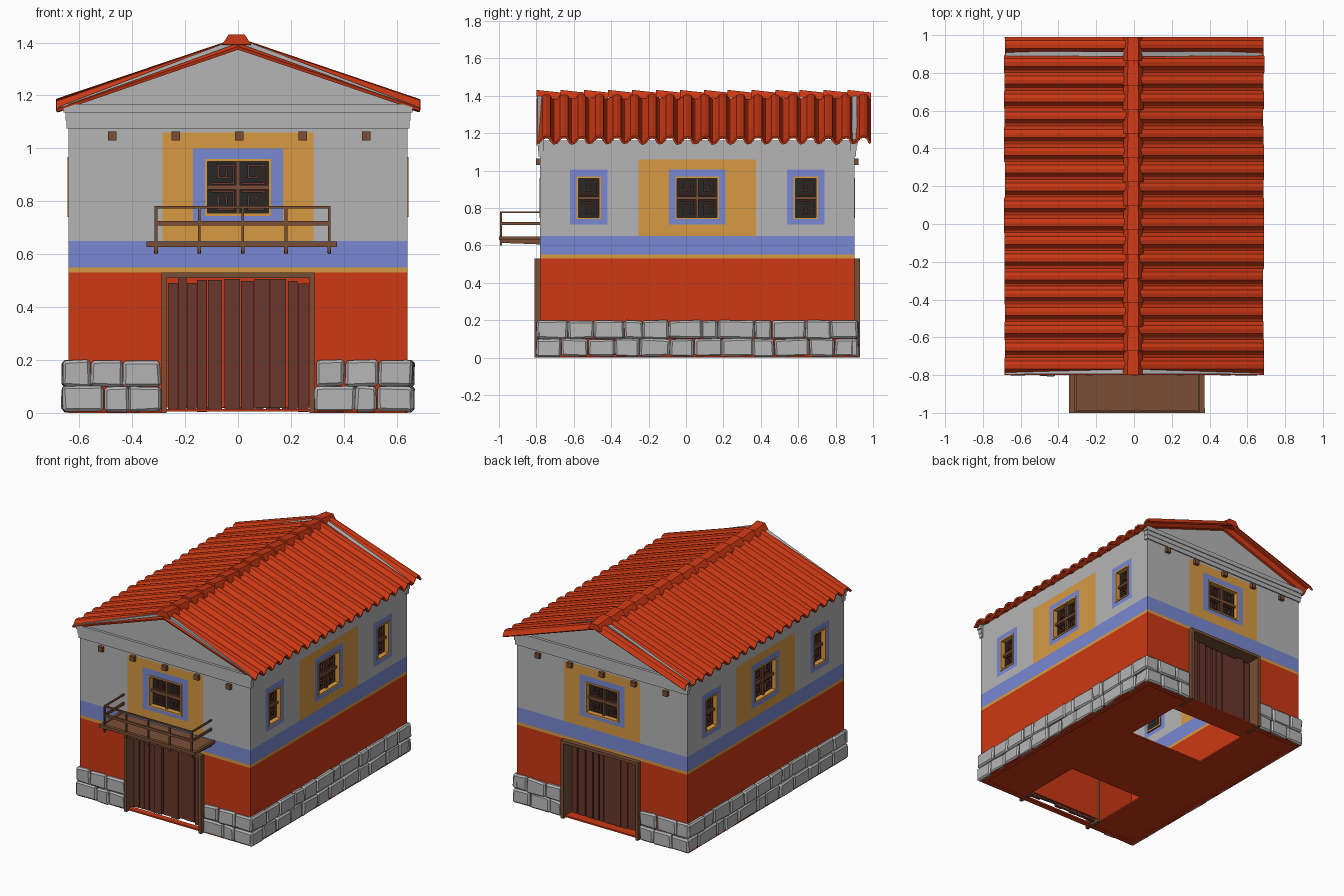
import bpy, bmesh, math, random
from mathutils import Matrix, Vector

random.seed(4)
if "Cube" in bpy.data.objects:
    bpy.data.objects.remove(bpy.data.objects["Cube"])

# Flat colours
COLOURS = {
    "plaster_grey": (0.46, 0.46, 0.46),
    "terracotta_red": (0.61, 0.04, 0.007),
    "ochre": (0.68, 0.32, 0.055),
    "blue": (0.19, 0.25, 0.65),
    "timber_brown": (0.19, 0.078, 0.036),
    "door_brown": (0.14, 0.038, 0.025),
    "dark_pane": (0.02, 0.02, 0.02),
}
MATS = []
for colour_name, rgb in COLOURS.items():
    m = bpy.data.materials.new(colour_name)
    m.use_nodes = True
    m.diffuse_color = (*rgb, 1)
    m.node_tree.nodes["Principled BSDF"].inputs["Base Color"].default_value = (*rgb, 1)
    MATS.append(m)
GREY, RED, OCHRE, BLUE, TIMBER, DOOR, DARK = range(len(MATS))

T = Matrix.Translation
MID_Y, END_D, SIDE_D = 0.06, 0.84, 0.64


def finish(bm, name, solid=0, bevel=0):
    mesh = bpy.data.meshes.new(name)
    bm.to_mesh(mesh)
    bm.free()
    for mat in MATS:
        mesh.materials.append(mat)
    ob = bpy.data.objects.new(name, mesh)
    bpy.context.collection.objects.link(ob)
    if solid:
        mod = ob.modifiers.new("thickness", "SOLIDIFY")
        mod.thickness, mod.offset = solid, -1
    if bevel:
        mod = ob.modifiers.new("worn_edges", "BEVEL")
        mod.width, mod.segments = bevel, 1
    return ob


def box(bm, x, y, z, mat, M=Matrix()):
    """Box from three (low, high) ranges."""
    mid = Vector([(a + b) / 2 for a, b in (x, y, z)])
    size = Matrix.Diagonal([b - a for a, b in (x, y, z)] + [1])
    verts = bmesh.ops.create_cube(bm, size=1, matrix=M @ T(mid) @ size)["verts"]
    for f in {f for v in verts for f in v.link_faces}:
        f.material_index = mat
    return verts


def facing(angle, dist):
    """Frame of a wall: x along it, -y outward, origin on its outer face."""
    return T((0, MID_Y, 0)) @ Matrix.Rotation(math.radians(angle), 4, "Z") @ T((0, -dist, 0))


def painted_sheet(name, rects, M, thickness):
    """Sheet cut along painted rectangles; later ones win, None is a hole."""
    us = sorted({u for r in rects for u in r[:2]})
    vs = sorted({v for r in rects for v in r[2:4]})
    bm = bmesh.new()
    grid = [[bm.verts.new(M @ Vector((u, 0, v))) for v in vs] for u in us]
    for i in range(len(us) - 1):
        for j in range(len(vs) - 1):
            u, v = (us[i] + us[i + 1]) / 2, (vs[j] + vs[j + 1]) / 2
            mat = [r[4] for r in rects if r[0] < u < r[1] and r[2] < v < r[3]][-1]
            if mat is not None:
                f = bm.faces.new((grid[i][j], grid[i + 1][j], grid[i + 1][j + 1], grid[i][j + 1]))
                f.material_index = mat
    bmesh.ops.delete(bm, geom=[v for v in bm.verts if not v.link_faces], context="VERTS")
    return finish(bm, name, solid=thickness)


SPIRAL = [(-.7, .7), (.7, .7), (.7, -.7), (-.3, -.7), (-.3, .25), (.25, .25), (.25, -.25)]


def window(name, M, cx, half, z0, z1, columns):
    bm = bmesh.new()
    t, depth = 0.01, (-0.004, 0.04)
    for s in (-1, 1):
        e = cx + s * (half - t / 2)
        box(bm, (e - t / 2, e + t / 2), depth, (z0, z1), OCHRE, M)
    for z in (z0, z1 - t):
        box(bm, (cx - half, cx + half), depth, (z, z + t), OCHRE, M)
    box(bm, (cx - half, cx + half), (0.03, 0.038), (z0, z1), DARK, M)
    # glazing bars
    zm, bars = (z0 + z1) / 2, (0.012, 0.03)
    box(bm, (cx - half + t, cx + half - t), bars, (zm - 0.008, zm + 0.008), TIMBER, M)
    if columns == 2:
        box(bm, (cx - 0.007, cx + 0.007), bars, (z0 + t, z1 - t), TIMBER, M)
    # spiral grilles
    pw, ph = (half - t) / columns, (z1 - z0 - 2 * t) / 4
    for c in range(columns):
        px = cx if columns == 1 else cx + (2 * c - 1) * pw
        for s in (-1, 1):
            pts = [(px + a * pw, zm + s * (ph - b * ph)) for a, b in SPIRAL]
            for (xa, za), (xb, zb) in zip(pts, pts[1:]):
                box(bm, (min(xa, xb) - .004, max(xa, xb) + .004), (0.018, 0.03),
                    (min(za, zb) - .004, max(za, zb) + .004), DOOR, M)
    finish(bm, name)


def paint(half):
    """Horizontal bands shared by every wall."""
    return [(-half, half, 0, 1.16, GREY), (-half, half, 0, 0.53, RED),
            (-half, half, 0.53, 0.55, OCHRE), (-half, half, 0.55, 0.65, BLUE)]


def stones(name, M, spans, front):
    bm = bmesh.new()
    for a, b in spans:
        for z0, z1 in ((0.004, 0.1), (0.1, 0.198)):
            n = max(2, round((b - a) / 0.145))
            cuts = [a] + [a + (b - a) * (i + random.uniform(-.28, .28)) / n for i in range(1, n)] + [b]
            for u0, u1 in zip(cuts, cuts[1:]):
                out = front + random.uniform(-.004, .004)
                for v in box(bm, (u0 + .001, u1 - .001), (-out, 0.02), (z0, z1), GREY, M):
                    v.co += Vector([random.uniform(-.005, .005) for _ in range(3)])
                    v.co.z = max(v.co.z, 0.002)
    finish(bm, name, bevel=0.01)


# Front and back: wall, window, door, cornice, gable, beams, stones
for side, angle in (("front", 0), ("back", 180)):
    M = facing(angle, END_D)
    painted_sheet(side + "_wall", paint(SIDE_D) + [
        (-.285, .285, .65, 1.06, OCHRE), (-.17, .17, .72, 1.0, BLUE),
        (-.125, .125, .745, .96, None), (-.28, .28, 0, .52, None)], M, 0.03)
    window(side + "_window", M, 0, 0.125, 0.745, 0.96, 2)

    bm = bmesh.new()
    for s in (-1, 1):
        box(bm, sorted((s * .27, s * .29)), (-.03, .09), (0, .53), TIMBER, M)
    box(bm, (-.27, .27), (-.03, .09), (.51, .53), TIMBER, M)
    finish(bm, side + "_door_frame")

    bm = bmesh.new()
    x = -.265
    while x < .24:
        w = random.uniform(.03, .06)
        box(bm, (x, min(x + w, .268)), (.05 + random.uniform(-.006, .006), .068),
            (random.uniform(.003, .02), random.uniform(.488, .51)), DOOR, M)
        x += w + random.choice((.002, .003, .009))
    box(bm, (-.27, .27), (.08, .088), (.02, .51), RED, M)
    finish(bm, side + "_door_planks")

    bm = bmesh.new()
    box(bm, (-.648, .648), (-.008, .02), (1.075, 1.105), GREY, M)
    box(bm, (-.652, .652), (-.012, .02), (1.105, 1.135), GREY, M)
    box(bm, (-.66, .66), (-.018, .02), (1.135, 1.165), GREY, M)
    finish(bm, side + "_cornice")

    bm = bmesh.new()
    tri = bm.faces.new([bm.verts.new(M @ Vector(p)) for p in
                        ((-.66, -.014, 1.16), (.66, -.014, 1.16), (0, -.014, 1.397))])
    bmesh.ops.inset_individual(bm, faces=[tri], thickness=0.025)
    inward = M.to_3x3() @ Vector((0, .014, 0))
    bmesh.ops.translate(bm, verts=tri.verts[:], vec=inward)
    finish(bm, side + "_gable", solid=0.02)

    bm = bmesh.new()
    for i in range(-2, 3):
        box(bm, (i * .24 - .012, i * .24 + .021), (-.022, .01), (1.03, 1.063), TIMBER, M)
    finish(bm, side + "_beam_ends")
    stones(side + "_foundation", M, [(-.662, -.292), (.292, .662)], 0.02)

# Long sides: wall with one wide and two narrow windows
for side, angle in (("left", 90), ("right", 270)):
    M = facing(angle, SIDE_D)
    rects = paint(END_D) + [(-.315, .315, .65, 1.06, OCHRE)]
    openings = [(-.58, .065, .1), (0, .117, .15), (.58, .065, .1)]
    for cx, half, panel in openings:
        rects.append((cx - panel, cx + panel, .71, 1.005, BLUE))
    for cx, half, panel in openings:
        rects.append((cx - half, cx + half, .74, .968, None))
        window(f"{side}_window", M, cx, half, .74, .968, 2 if half > .1 else 1)
    painted_sheet(side + "_wall", rects, M, 0.03)
    stones(side + "_foundation", M, [(-.855, .855)], 0.022)

# Floor, open behind each door
painted_sheet("floor", [(-.655, .655, -.79, .91, RED), (-.29, .29, -.75, -.28, None),
                        (-.29, .29, .32, .74, None)],
              T((0, 0, .015)) @ Matrix.Rotation(-math.pi / 2, 4, "X"), 0.01)

# Tiled roof slopes
RIB = [(0, 0), (.012, .004), (.033, .03), (.055, .034), (.075, .029), (.088, .006)]
Y0, Y1, COUNT = -.80, .99, 19
pitch = (Y1 - Y0) / COUNT
for side, s in (("left", 1), ("right", -1)):
    bm = bmesh.new()
    rows = []
    for i in range(COUNT):
        reach, lift = random.uniform(.682, .69), random.uniform(-.003, .003)
        for dy, h in RIB:
            y = Y0 + i * pitch + dy
            rows.append((bm.verts.new((0, y, 1.385 + h)),
                         bm.verts.new((s * reach, y, 1.15 + h + lift))))
    rows.append((bm.verts.new((0, Y1, 1.385)), bm.verts.new((s * .686, Y1, 1.15))))
    for (a, b), (c, d) in zip(rows, rows[1:]):
        f = bm.faces.new((a, b, d, c) if s > 0 else (c, d, b, a))
        f.material_index = RED
    finish(bm, side + "_roof_tiles", solid=0.012)

# Overlapping ridge caps
bm = bmesh.new()
CAPS = 14
step = (Y1 - Y0) / CAPS
for i in range(CAPS):
    rings = []
    for y, k, drop in ((Y0 + i * step, 1.0, 0), (Y0 + (i + 1) * step, .9, .014)):
        rings.append([bm.verts.new((x * k - .005, y, z - drop)) for x, z in
                      ((-.055, 1.392), (-.03, 1.431), (.03, 1.431), (.055, 1.392))])
    a, b = rings
    faces = [bm.faces.new((a[j], a[(j + 1) % 4], b[(j + 1) % 4], b[j])) for j in range(4)]
    faces += [bm.faces.new(a[::-1]), bm.faces.new(b)]
    for f in faces:
        f.material_index = RED
bmesh.ops.recalc_face_normals(bm, faces=bm.faces[:])
finish(bm, "ridge_caps")

# Balcony deck, brackets, posts and rails
bm = bmesh.new()
box(bm, (-.335, .365), (-.99, -.78), (.632, .643), TIMBER)
box(bm, (-.345, .375), (-1.0, -.978), (.628, .648), TIMBER)
for s in (-.34, .36):
    box(bm, (s - .004, s + .014), (-1.0, -.78), (.628, .648), TIMBER)
posts = [-.31 + i * .1638 for i in range(5)]
for x in posts:
    for v in box(bm, (x - .007, x + .007), (-.99, -.78), (.605, .633), TIMBER):
        if v.co.y < -.9 and v.co.z < .62:
            v.co.z += .008
    box(bm, (x - .005, x + .005), (-.995, -.983), (.6, .78), TIMBER)
for z0, z1 in ((.708, .725), (.772, .782)):
    box(bm, (posts[0], posts[-1]), (-.994, -.984), (z0, z1), TIMBER)
    for x in (posts[0], posts[-1]):
        box(bm, (x - .005, x + .005), (-.99, -.77), (z0, z1), TIMBER)
finish(bm, "balcony")
